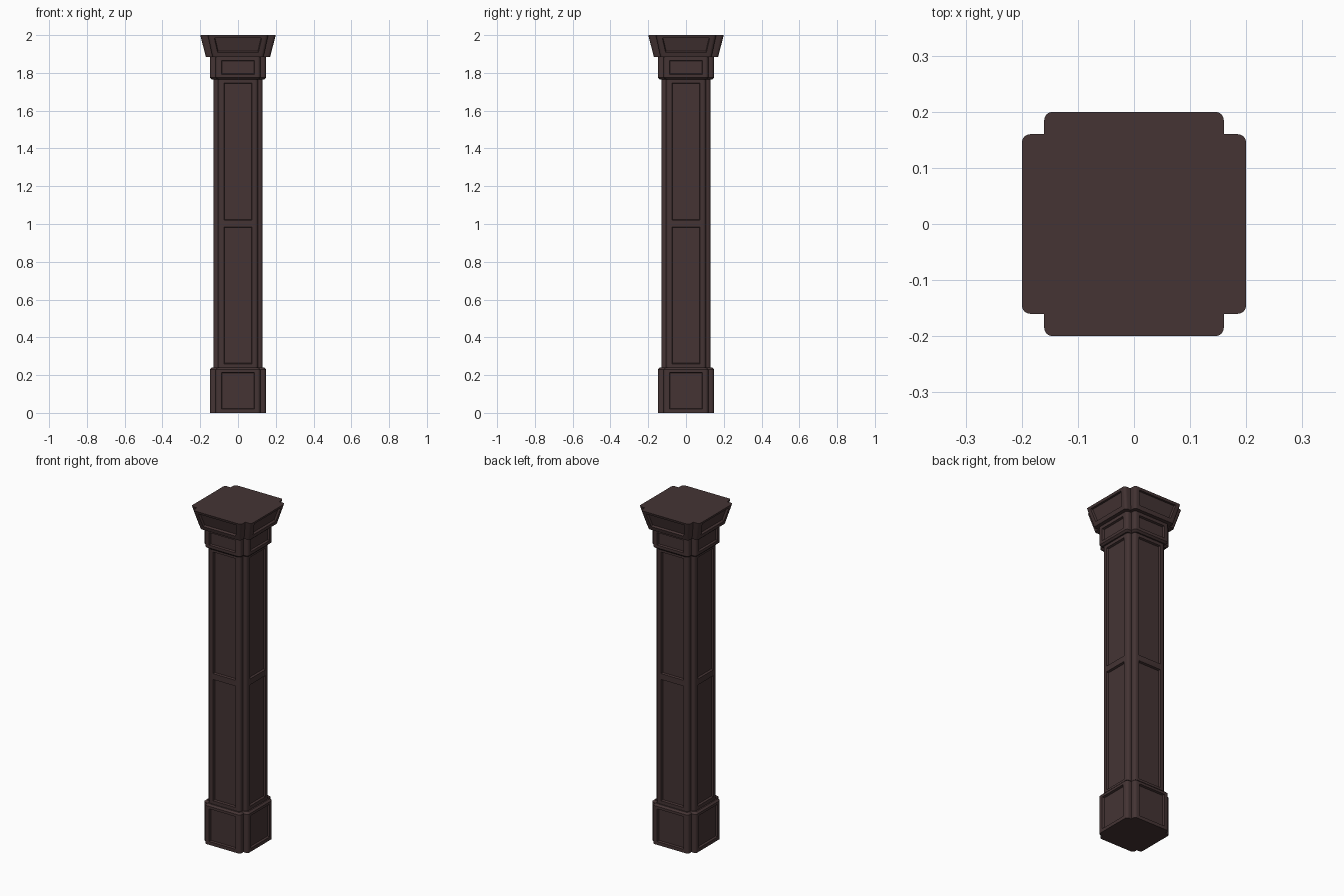
import bpy, bmesh, math
from mathutils import Vector

if "Cube" in bpy.data.objects:
    bpy.data.objects.remove(bpy.data.objects["Cube"])

wood = bpy.data.materials.new("dark_wood")
wood.diffuse_color = (0.058, 0.034, 0.034, 1)
wood.use_nodes = True
wood.node_tree.nodes["Principled BSDF"].inputs["Base Color"].default_value = wood.diffuse_color


def cross_ring(h, a, r=0.015, segs=4):
    """Square with notched corners and rounded outer edges: h = half width, a = half face width."""
    quarter = []
    for cx, cy, start in ((h - r, a - r, 0), (a - r, h - r, 0)):
        arc = [(cx + r * math.cos(t), cy + r * math.sin(t))
               for t in (start + math.pi / 2 * i / segs for i in range(segs + 1))]
        quarter += arc
        if cx > cy:
            quarter.append((a, a))
    pts = []
    for k in range(4):
        c, s = (1, 0, -1, 0)[k], (0, 1, 0, -1)[k]
        pts += [(x * c - y * s, x * s + y * c) for x, y in quarter]
    return pts


def section(name, rings, panels):
    """Loft rings (z, h, a); sink panels {level: (z0, z1, half width low, half width high)}."""
    bm = bmesh.new()
    loops = [[bm.verts.new((x, y, z)) for x, y in cross_ring(h, a)] for z, h, a in rings]
    n = len(loops[0])
    todo = []
    for lv in range(len(loops) - 1):
        lo, hi = loops[lv], loops[lv + 1]
        for i in range(n):
            j = (i + 1) % n
            f = bm.faces.new((lo[i], lo[j], hi[j], hi[i]))
            if lv in panels and i % (n // 4) == n // 4 - 1:
                todo.append((f, lv))
    bm.faces.new(loops[0][::-1])
    bm.faces.new(loops[-1])
    bm.normal_update()
    for f, lv in todo:
        z0, z1, w0, w1 = panels[lv]
        (zb, hb, _), (zt, ht, _) = rings[lv], rings[lv + 1]
        nrm = f.normal.copy()
        out = Vector((round(nrm.x), round(nrm.y), 0)).normalized()
        side = Vector((-out.y, out.x, 0))
        zc = (zb + zt) / 2
        bmesh.ops.inset_individual(bm, faces=[f], thickness=0.004)
        for v in f.verts:
            z, w = (z0, w0) if v.co.z < zc else (z1, w1)
            h = hb + (ht - hb) * (z - zb) / (zt - zb)
            v.co = out * h + side * math.copysign(w, v.co.dot(side)) + Vector((0, 0, z))
        # sloped wall down to the recessed field
        bmesh.ops.inset_individual(bm, faces=[f], thickness=0.005, depth=-0.012)
    bmesh.ops.recalc_face_normals(bm, faces=bm.faces)
    me = bpy.data.meshes.new(name)
    bm.to_mesh(me)
    bm.free()
    me.materials.append(wood)
    ob = bpy.data.objects.new(name, me)
    bpy.context.collection.objects.link(ob)
    bpy.ops.object.select_all(action='DESELECT')
    ob.select_set(True)
    bpy.context.view_layer.objects.active = ob
    bpy.ops.object.shade_smooth_by_angle(angle=math.radians(30))


# plinth with chamfered top edge
section("base", [(0, .148, .118), (.23, .148, .118), (.24, .138, .108)],
        {0: (.02, .215, .087, .087)})
# shaft with two stacked panels per side
section("shaft", [(.24, .13, .105), (1.0, .13, .105), (1.765, .13, .105)],
        {0: (.26, .985, .074, .074), 1: (1.02, 1.747, .074, .074)})
# neck block with chamfered bottom edge
section("neck", [(1.765, .138, .108), (1.775, .148, .118), (1.885, .148, .118)],
        {1: (1.792, 1.866, .087, .087)})
# flared capital
section("capital", [(1.885, .17, .135), (2.0, .2, .16)],
        {0: (1.908, 1.986, .108, .126)})
